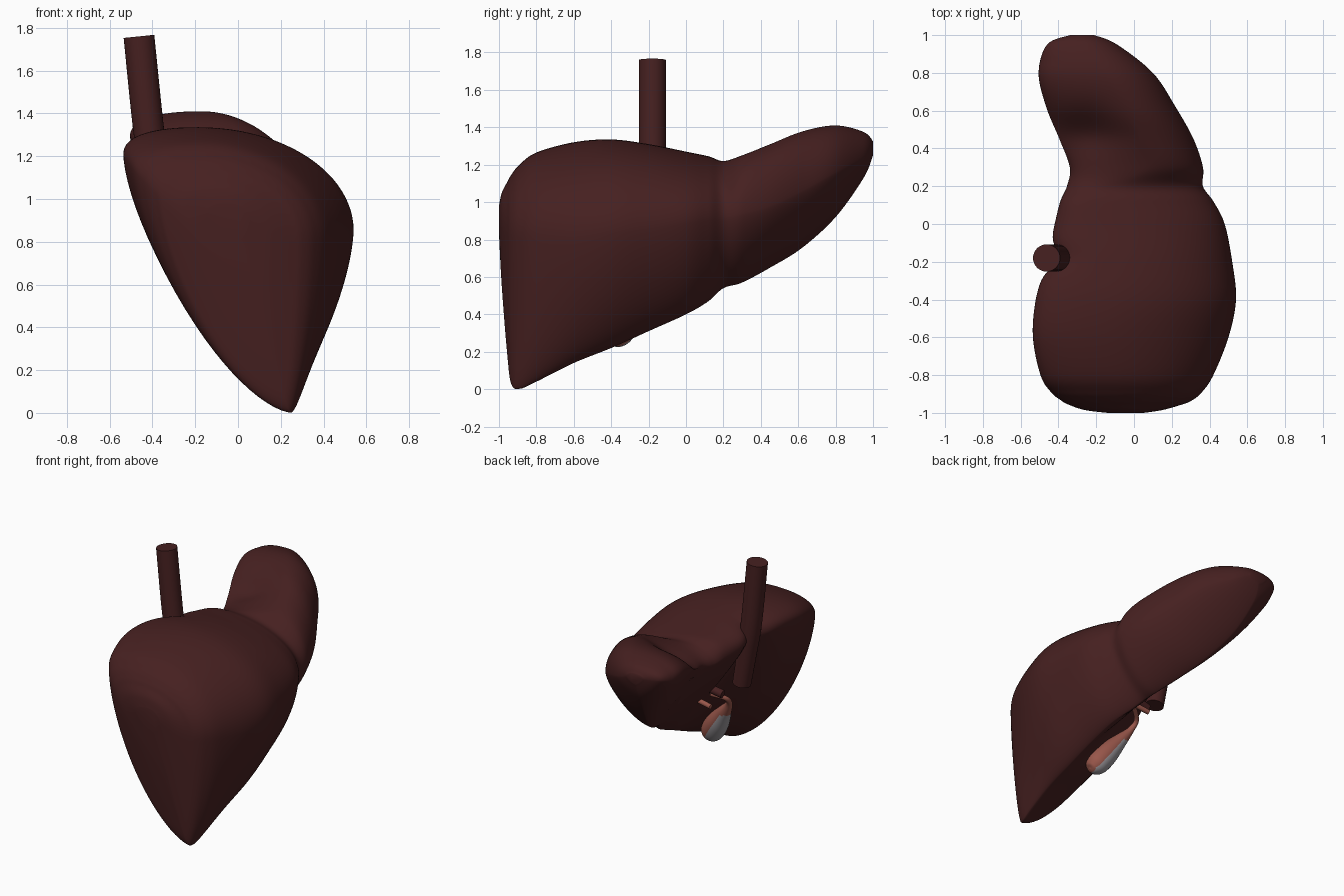
import bpy, bmesh, math
from mathutils import Vector

if "Cube" in bpy.data.objects:
    bpy.data.objects.remove(bpy.data.objects["Cube"])


def material(name, rgb):
    m = bpy.data.materials.new(name)
    m.diffuse_color = (*rgb, 1)
    m.use_nodes = True
    m.node_tree.nodes["Principled BSDF"].inputs["Base Color"].default_value = m.diffuse_color
    return m


LIVER = material("dark liver red", (0.061, 0.0145, 0.0145))
PINK = material("duct pink", (0.32, 0.095, 0.07))
GREY = material("gallbladder grey", (0.33, 0.31, 0.33))


def spline(rows, steps):
    """Catmull-Rom through rows of equal-length tuples."""
    rows = [Vector(r) for r in rows]
    out = []
    for i in range(len(rows) - 1):
        a, b, c, d = rows[max(i - 1, 0)], rows[i], rows[i + 1], rows[min(i + 2, len(rows) - 1)]
        for s in range(steps):
            t = s / steps
            out.append(0.5 * (2 * b + (c - a) * t + (2 * a - 5 * b + 4 * c - d) * t * t
                              + (3 * b - a - 3 * c + d) * t ** 3))
    return out + [rows[-1]]


def loft(name, rings, mats, rule=None, angle=50):
    """Skin a list of closed rings, cap both ends, shade smooth."""
    bm = bmesh.new()
    loops = [[bm.verts.new(p) for p in ring] for ring in rings]
    n = len(loops[0])
    for a, b in zip(loops, loops[1:]):
        for i in range(n):
            bm.faces.new((a[i], a[(i + 1) % n], b[(i + 1) % n], b[i]))
    bm.faces.new(loops[0])
    bm.faces.new(loops[-1])
    bmesh.ops.recalc_face_normals(bm, faces=bm.faces)
    bm.normal_update()
    if rule:
        for f in bm.faces:
            f.material_index = rule(f)
    me = bpy.data.meshes.new(name)
    bm.to_mesh(me)
    bm.free()
    for m in mats:
        me.materials.append(m)
    ob = bpy.data.objects.new(name, me)
    bpy.context.collection.objects.link(ob)
    bpy.ops.object.select_all(action='DESELECT')
    ob.select_set(True)
    bpy.context.view_layer.objects.active = ob
    bpy.ops.object.shade_smooth_by_angle(angle=math.radians(angle))
    return ob


def tube(name, rows, mats, rule=None, sides=32, steps=8):
    """Swept tube; rows are (x, y, z, radius)."""
    pts = spline(rows, steps)
    rings = []
    for i, p in enumerate(pts):
        d = (pts[min(i + 1, len(pts) - 1)] - pts[max(i - 1, 0)]).to_3d()
        q = d.to_track_quat('Z', 'Y')
        rings.append([p.to_3d() + q @ Vector((p[3] * math.cos(a), p[3] * math.sin(a), 0))
                      for a in (2 * math.pi * k / sides for k in range(sides))])
    return loft(name, rings, mats, rule)


# Liver body: cross-sections along y
# y, x back, x front, z bottom, z top, x of top, x of bottom edge, z of front
stations = [
    (-1.0, -0.14, 0.05, 0.83, 0.98, -0.05, 0.00, 0.90),
    (-0.985, -0.26, 0.15, 0.55, 1.05, -0.08, 0.09, 0.85),
    (-0.957, -0.345, 0.25, 0.20, 1.105, -0.12, 0.18, 0.82),
    (-0.935, -0.385, 0.305, 0.03, 1.145, -0.14, 0.23, 0.82),
    (-0.89, -0.44, 0.36, 0.002, 1.20, -0.15, 0.25, 0.82),
    (-0.8, -0.495, 0.42, 0.04, 1.265, -0.17, 0.26, 0.82),
    (-0.6, -0.535, 0.50, 0.14, 1.32, -0.20, 0.26, 0.82),
    (-0.4, -0.52, 0.54, 0.22, 1.335, -0.18, 0.25, 0.85),
    (-0.2, -0.465, 0.52, 0.31, 1.31, -0.16, 0.23, 0.87),
    (0.0, -0.42, 0.48, 0.40, 1.27, -0.2, 0.20, 0.90),
    (0.12, -0.39, 0.42, 0.47, 1.245, -0.22, 0.14, 0.92),
    (0.2, -0.355, 0.365, 0.54, 1.22, -0.12, 0.08, 0.92),
    (0.3, -0.34, 0.365, 0.57, 1.25, 0.06, 0.05, 0.94),
    (0.45, -0.395, 0.315, 0.65, 1.31, 0.03, -0.03, 0.98),
    (0.62, -0.465, 0.22, 0.755, 1.38, -0.06, -0.12, 1.06),
    (0.8, -0.505, 0.10, 0.92, 1.41, -0.17, -0.22, 1.16),
    (0.95, -0.46, -0.09, 1.13, 1.375, -0.26, -0.28, 1.24),
    (1.0, -0.34, -0.21, 1.25, 1.325, -0.28, -0.28, 1.29),
]


def step(y, mid, width):
    return 1 / (1 + math.exp((mid - y) / width))


def liver_ring(row, k=24):
    y, xb, xf, zd, zt, xt, xd, zf = row
    zb = zt - min(0.12, 0.3 * (zt - zd))
    xb += 0.06 * math.exp(-((y + 0.18) / 0.07) ** 2)  # groove for the vena cava
    w = math.exp(-((y - 0.46) / 0.18) ** 2)           # hollow behind the left lobe crest
    right = 1 - step(y, -0.36, 0.06)                  # fuller underside on the right lobe
    left = step(y, 0.55, 0.08)
    arcs = [((xb, zb), (xt, zt), (xt, zb), 2.4 - 1.25 * w),
            ((xt, zt), (xf, zf), (xt, zf), 2.0),
            ((xf, zf), (xd, zd), (xd, zf), 1.55),
            ((xd, zd), (xb, zb), (xd, zb), 1.12 + 0.40 * right + 0.18 * left)]
    ring = []
    for a, b, c, n in arcs:
        for i in range(k):
            t = i / k * math.pi / 2
            u, v = math.cos(t) ** (2 / n), math.sin(t) ** (2 / n)
            ring.append(Vector((c[0] + (a[0] - c[0]) * u + (b[0] - c[0]) * v, y,
                                c[1] + (a[1] - c[1]) * u + (b[1] - c[1]) * v)))
    for p in ring:                                    # dent behind the left lobe
        if p.z > zb - 0.1:
            p.z -= 0.035 * math.exp(-((p.x + 0.23) ** 2 + (p.y - 0.5) ** 2) / 0.018)
    return ring


loft("liver_body", [liver_ring(r) for r in spline(stations, 8)], [LIVER], angle=80)

# Vena cava running up the back
tube("vena_cava", [(-0.335, -0.18, 0.82, 0.064), (-0.375, -0.18, 1.05, 0.068),
                   (-0.415, -0.18, 1.3, 0.072), (-0.463, -0.18, 1.76, 0.072)], [LIVER])


# Gallbladder: grey on the outer underside, pink elsewhere
def gall_rule(f):
    c = f.calc_center_median()
    return 1 if c.z < 0.5 and f.normal.dot(Vector((-0.75, 0.2, -0.6))) > 0.25 else 0


tube("gallbladder", [(0.08, -0.375, 0.245, 0.004), (0.07, -0.372, 0.255, 0.045),
                     (0.035, -0.36, 0.30, 0.08), (-0.03, -0.33, 0.39, 0.08),
                     (-0.11, -0.29, 0.50, 0.052), (-0.18, -0.25, 0.60, 0.024),
                     (-0.19, -0.20, 0.66, 0.017), (-0.11, -0.13, 0.70, 0.017)],
     [PINK, GREY], gall_rule)

# Vessel stubs at the hilum
for name, start, end, r, mat in [
        ("portal_vein", (0.02, -0.10, 0.78), (-0.22, -0.12, 0.73), 0.030, LIVER),
        ("bile_duct", (0.02, -0.06, 0.68), (-0.17, -0.05, 0.65), 0.018, PINK)]:
    tube(name, [(*start, r), (*end, r)], [mat], sides=16, steps=2)
